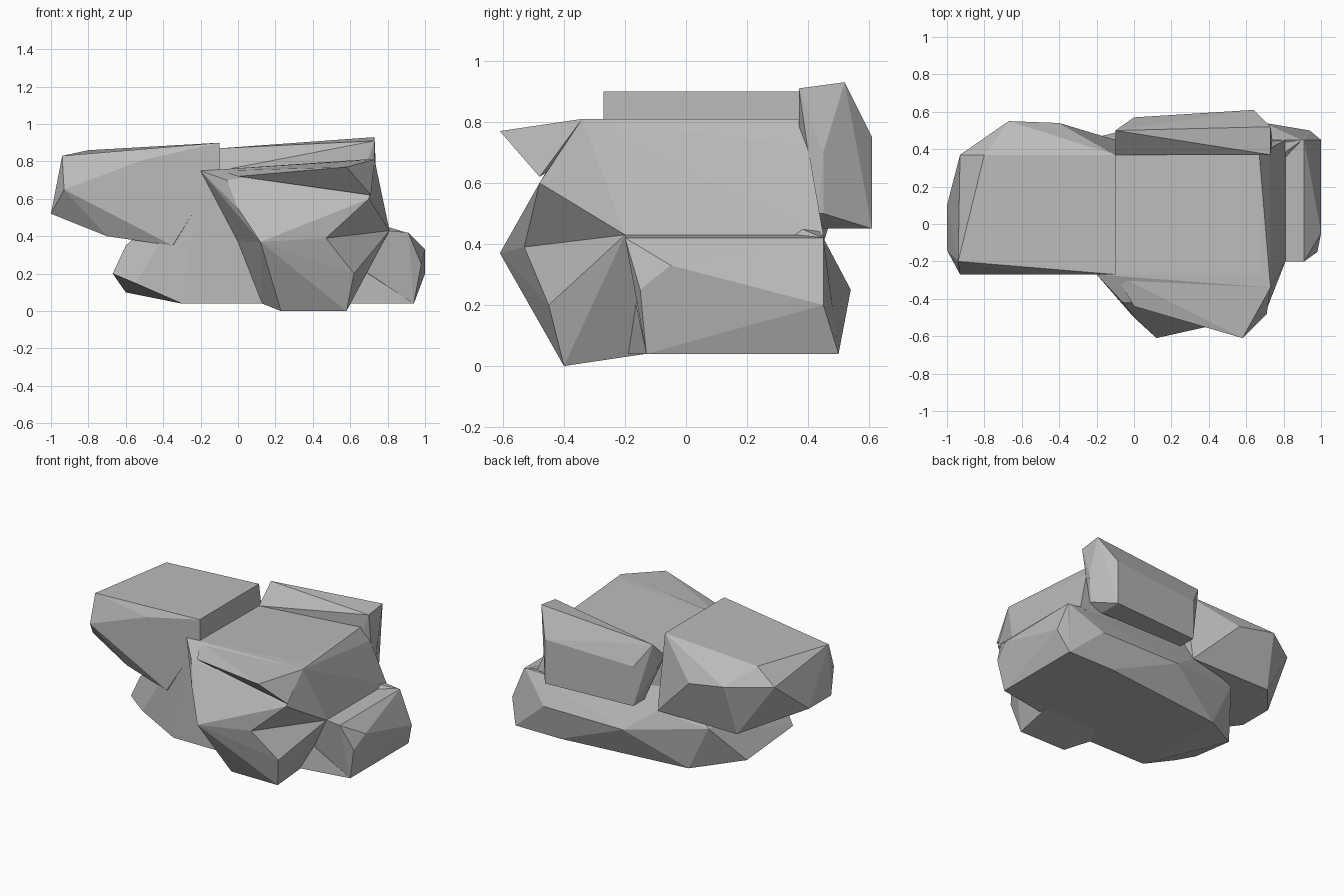
import bpy
import bmesh

# Remove the default object only
cube = bpy.data.objects.get("Cube")
if cube:
    bpy.data.objects.remove(cube, do_unlink=True)

# Single stone colour
stone = bpy.data.materials.new("stone_grey")
stone.use_nodes = True
colour = (0.5, 0.5, 0.5, 1)
stone.diffuse_color = colour
shader = next(n for n in stone.node_tree.nodes if n.type == 'BSDF_PRINCIPLED')
shader.inputs["Base Color"].default_value = colour

# Levels and lines shared by neighbouring stones
ground = .04
shelf = .43
ledge = .75
summit = .9
front = -.27
back = .37
rear = .45
tail = .5
seam = -.1
flank = .72
rim = .81


def boulder(name, *groups):
    """Build one faceted stone as the hull of its corner groups."""
    bm = bmesh.new()
    for corners in groups:
        for corner in corners:
            bm.verts.new(corner)
    hull = bmesh.ops.convex_hull(bm, input=bm.verts[:])
    spare = set(hull["geom_interior"]) | set(hull["geom_unused"])
    spare = [v for v in spare if isinstance(v, bmesh.types.BMVert) and v.is_valid]
    bmesh.ops.delete(bm, geom=spare, context='VERTS')
    # merge nearly flat triangles into broad facets
    bmesh.ops.dissolve_limit(bm, angle_limit=0.05, verts=bm.verts[:], edges=bm.edges[:])
    bmesh.ops.recalc_face_normals(bm, faces=bm.faces[:])
    mesh = bpy.data.meshes.new(name)
    bm.to_mesh(mesh)
    bm.free()
    mesh.materials.append(stone)
    obj = bpy.data.objects.new(name, mesh)
    bpy.context.collection.objects.link(obj)
    return obj


def along_y(x, z, near, far):
    """Two corners at the same x and z, one at each end in depth."""
    return [(x, near, z), (x, far, z)]


def along_x(y, z, start, end):
    """Two corners at the same y and z, one at each end in width."""
    return [(start, y, z), (end, y, z)]


# Broad leaning slab on the -x side
boulder(
    "leaning_slab",
    # top
    along_y(seam, summit, front, back),
    [(-.5, front, rim), (-.8, back, .86), (-.94, -.2, .83)],
    # rear facets
    [(-.93, back, ledge), (-.67, .55, ledge), (-.4, .54, .7)],
    along_x(rear, .4, -.7, seam),
    # outer end and underside
    along_y(-.93, .65, front, .3), along_y(-1, .52, -.14, .1),
    [(-.7, -.2, .4), (-.35, front, .35)],
    # end beside the block
    [(-.2, front, ledge), (seam, front, ledge)],
)

# Wide foot that carries all the other stones
boulder(
    "foot_stone",
    # flat underside
    along_y(-.3, ground, front, .4), along_y(.94, ground, -.13, tail),
    [(.6, tail, ground), (.13, front, ground)],
    # outer end below the slab
    [(-.6, .2, .1), (-.55, -.25, .15), (-.67, -.2, .2)],
    # upper edge
    [(-.6, -.2, .35), (-.45, .4, .35), (seam, .3, .65)],
    along_x(front, flank, -.2, seam),
    # back
    along_x(.54, .25, .1, .7), [(seam, rear, .4), (.9, rear, .42), (1, rear, .2)],
)

# Low step on the +x side
boulder(
    "side_step",
    along_y(rim, shelf, -.2, rear), along_y(.91, .42, -.2, rear),
    [(1, -.05, .33), (.98, -.15, .25), (1, rear, .2)],
    along_y(.94, ground, -.13, tail), along_y(.6, ground, -.13, tail),
    along_y(.6, .4, -.15, rear),
)

# Crease shared by the two halves of the central block
crease = [(.12, -.61, back), (.47, -.53, .39), (rim, -.2, shelf), (0, front, back)]

# Central block, above the crease
boulder(
    "upper_block", crease,
    # top
    along_y(.67, rim, front, back),
    [(-.2, front, ledge), (seam, back, ledge), (.73, -.34, rim)],
    # front ledge and brow root
    [(-.06, -.42, .7), (0, -.5, .55), (.7, -.48, .6)],
    # outer side and back
    along_y(flank, flank, -.25, .4), [(rim, rear, shelf), (seam, back, .4)],
)

# Bulging lower front, below the crease
boulder(
    "lower_bulge", crease,
    along_x(-.4, 0, .23, .58), along_x(-.13, ground, .2, .6),
    [(.62, -.45, .2), (.13, front, ground), (.7, .1, .4)],
)

# Jutting brow above the bulge
boulder(
    "front_brow",
    along_x(front, ledge, seam, .6),
    [(0, -.44, flank), (.58, -.61, .77), (.71, -.48, .62), (.73, -.34, rim)],
)

# Raised ridge along the back
boulder(
    "back_ridge",
    # crest
    [(seam, tail, .87), (.73, .52, .93), (.73, back, .91)],
    # front edge
    along_x(back, ledge, seam, .67), along_x(rear, .7, seam, .74),
    # rear face
    along_y(.64, ledge, rear, .61), along_y(.64, rear, rear, .61),
    along_y(0, flank, rear, .57), along_y(0, rear, rear, .57),
    # underside
    along_y(flank, tail, shelf, rear),
)
